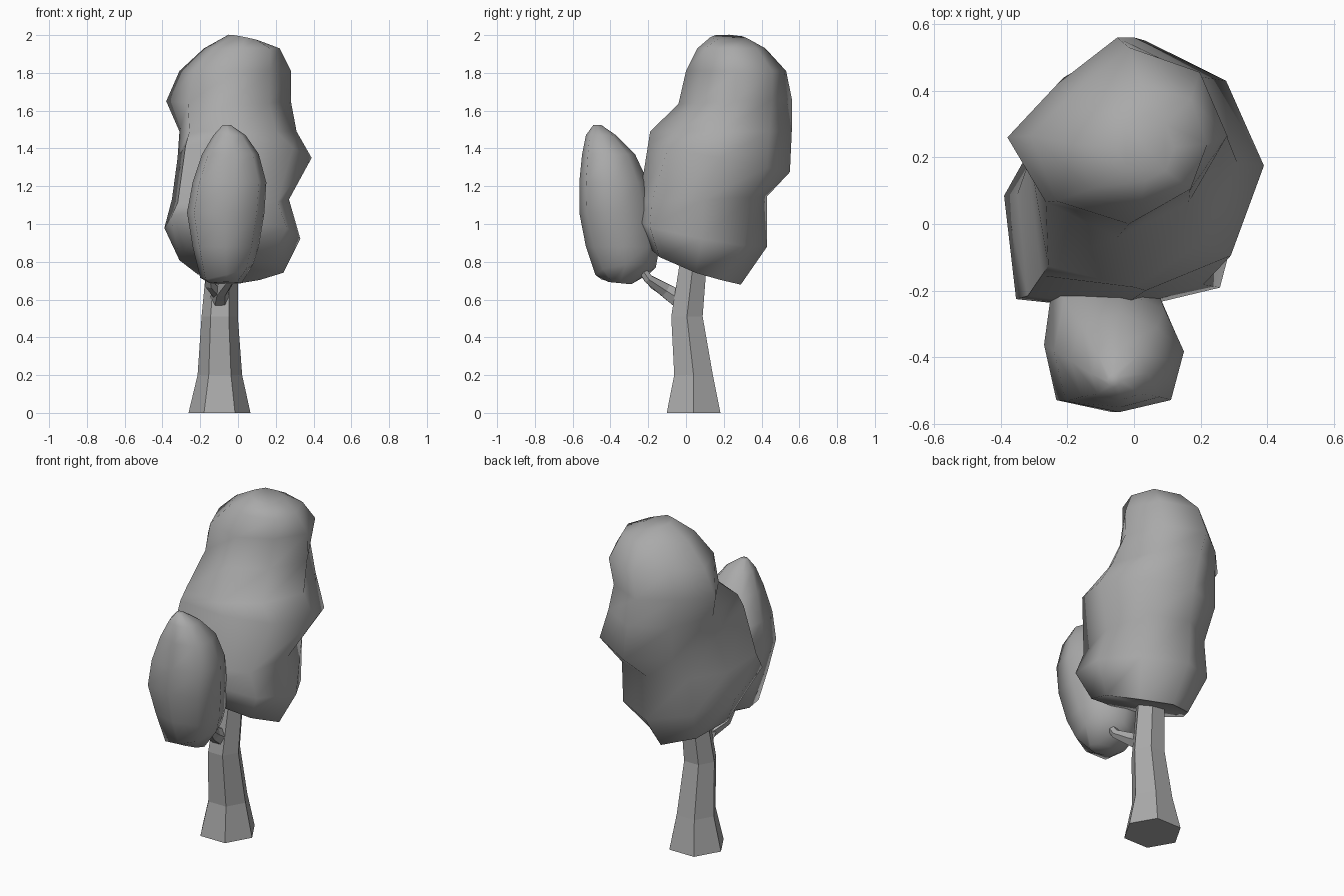
import bpy, math
from mathutils import Vector

cube = bpy.data.objects.get("Cube")
if cube:
    bpy.data.objects.remove(cube, do_unlink=True)

grey = bpy.data.materials.new("plain grey")
grey.use_nodes = True
COLOUR = (0.4, 0.4, 0.4, 1)
grey.diffuse_color = COLOUR
grey.node_tree.nodes["Principled BSDF"].inputs["Base Color"].default_value = COLOUR


def loft(name, rings, smooth):
    """Skin a stack of equal-length rings and cap both ends."""
    n = len(rings[0])
    verts = [p for ring in rings for p in ring]
    faces = [(r * n + i, r * n + (i + 1) % n, (r + 1) * n + (i + 1) % n, (r + 1) * n + i)
             for r in range(len(rings) - 1) for i in range(n)]
    faces.append(tuple(reversed(range(n))))
    faces.append(tuple(range(len(verts) - n, len(verts))))
    mesh = bpy.data.meshes.new(name)
    mesh.from_pydata(verts, [], faces)
    mesh.materials.append(grey)
    obj = bpy.data.objects.new(name, mesh)
    bpy.context.collection.objects.link(obj)
    bpy.ops.object.select_all(action='DESELECT')
    obj.select_set(True)
    bpy.context.view_layer.objects.active = obj
    if smooth:
        bpy.ops.object.shade_smooth_by_angle(angle=math.radians(65))
    return obj


def crown(name, levels):
    """Eight-sided levels: height, x range, y range, tilt along x and y, and the
    fullness of the back left, back right, front right and front left corners."""
    rings = []
    for z, x0, x1, y0, y1, tx, ty, bl, br, fr, fl in levels:
        outline = [(1, 0), (bl, bl), (0, 1), (-br, br), (-1, 0), (-fr, -fr), (0, -1), (fl, -fl)]
        ring = []
        for u, v in outline:
            dx, dy = u * (x1 - x0) / 2, v * (y1 - y0) / 2
            ring.append(((x0 + x1) / 2 + dx, (y0 + y1) / 2 + dy, z + tx * dx + ty * dy))
        rings.append(ring)
    return loft(name, rings, True)


def limb(name, path, sides=6):
    """Tapered limb; each point: x, y, z, radius. Rings follow the path."""
    points = [Vector(p[:3]) for p in path]
    rings = []
    for k, p in enumerate(points):
        d = (points[min(k + 1, len(path) - 1)] - points[max(k - 1, 0)]).normalized()
        u = Vector((1, 0, 0))
        u = (u - d * u.dot(d)).normalized()
        v = d.cross(u)
        rings.append([p + (u * math.cos(math.tau * i / sides)
                           + v * math.sin(math.tau * i / sides)) * path[k][3]
                      for i in range(sides)])
    return loft(name, rings, False)


# Trunk: level hexagon rings, flared at the foot
trunk = [(0, -0.098, 0.04, 0.164), (0.2, -0.096, 0.04, 0.118),
         (0.51, -0.097, 0.005, 0.096), (0.85, -0.08, 0.045, 0.08)]
loft("trunk", [[(x + r * math.cos(math.tau * i / 6), y + r * math.sin(math.tau * i / 6), z)
                for i in range(6)] for z, x, y, r in trunk], False)

# Forked branch carrying the small crown
limb("branch", [(-0.1, 0, 0.58, 0.06), (-0.09, -0.11, 0.65, 0.042),
                (-0.04, -0.2, 0.71, 0.027), (-0.03, -0.28, 0.83, 0.02)])
limb("twig", [(-0.1, -0.08, 0.63, 0.035), (-0.15, -0.17, 0.68, 0.027),
              (-0.16, -0.25, 0.77, 0.015)], 5)

# Main crown, leaning towards the back
crown("main_crown", [
    (0.775, -0.31, 0.24, -0.19, 0.29, -0.12, -0.4, .55, .65, .85, .8),
    (0.95, -0.39, 0.33, -0.26, 0.43, -0.08, -0.2, .65, .65, .9, .8),
    (1.13, -0.35, 0.27, -0.25, 0.43, 0, 0.05, .74, .65, .9, .8),
    (1.35, -0.32, 0.39, -0.2, 0.55, 0, -0.2, .68, .7, .88, .72),
    (1.49, -0.31, 0.31, -0.19, 0.56, 0, 0, .68, .68, .83, .65),
    (1.65, -0.38, 0.28, -0.04, 0.56, 0, 0.05, .65, .54, .65, .65),
    (1.81, -0.31, 0.28, 0, 0.53, 0, 0, .72, .53, .74, .62),
    (1.93, -0.18, 0.22, 0.06, 0.42, 0, 0, .75, .62, .75, .75),
    (1.985, -0.05, 0.12, 0.13, 0.33, -0.2, -0.05, .7, .7, .7, .7)])

# Small crown in front, an upright egg
crown("small_crown", [
    (0.687, -0.15, 0.02, -0.41, -0.29, 0, -0.1, .7, .7, .7, .7),
    (0.75, -0.2, 0.08, -0.48, -0.16, 0.25, 0.12, .7, .8, .8, .75),
    (0.88, -0.24, 0.11, -0.53, -0.14, 0, 0, .7, .85, .8, .78),
    (1.06, -0.27, 0.14, -0.565, -0.16, 0, 0, .7, .88, .82, .8),
    (1.22, -0.24, 0.15, -0.565, -0.2, 0, 0, .7, .85, .82, .8),
    (1.37, -0.19, 0.11, -0.55, -0.27, 0, 0, .72, .8, .78, .78),
    (1.47, -0.13, 0.04, -0.53, -0.37, 0, 0, .75, .75, .75, .75),
    (1.525, -0.08, -0.04, -0.49, -0.45, 0, 0, .7, .7, .7, .7)])
